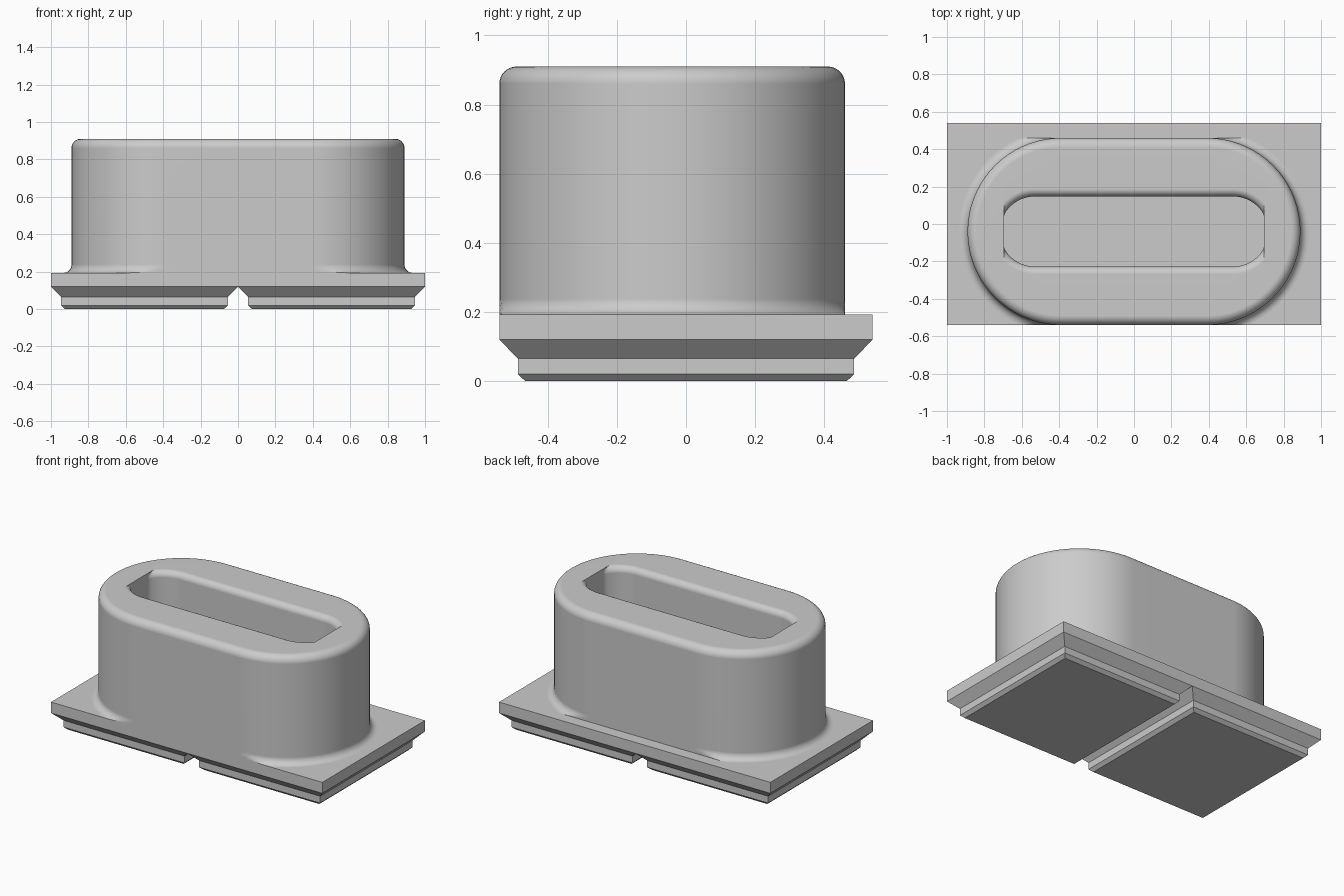
import bpy, bmesh, math

if "Cube" in bpy.data.objects:
    bpy.data.objects.remove(bpy.data.objects["Cube"])

grey = bpy.data.materials.new("light grey")
grey.diffuse_color = (0.6, 0.6, 0.6, 1)
grey.use_nodes = True
grey.node_tree.nodes["Principled BSDF"].inputs["Base Color"].default_value = grey.diffuse_color


def loft(name, rings, cyclic=False):
    """Skin equal-length rings; close as a ring of rings or with end caps."""
    bm = bmesh.new()
    loops = [[bm.verts.new(p) for p in r] for r in rings]
    pairs = list(zip(loops, loops[1:]))
    if cyclic:
        pairs.append((loops[-1], loops[0]))
    else:
        bm.faces.new(loops[0])
        bm.faces.new(loops[-1])
    for a, b in pairs:
        for i in range(len(a)):
            j = (i + 1) % len(a)
            bm.faces.new((a[i], a[j], b[j], b[i]))
    bmesh.ops.recalc_face_normals(bm, faces=bm.faces)
    mesh = bpy.data.meshes.new(name)
    bm.to_mesh(mesh)
    bm.free()
    mesh.materials.append(grey)
    obj = bpy.data.objects.new(name, mesh)
    bpy.context.collection.objects.link(obj)
    return obj


def rect(cx, hx, hy, z):
    return [(cx + sx * hx, sy * hy, z)
            for sx, sy in ((-1, -1), (1, -1), (1, 1), (-1, 1))]


def stadium(cx, r, z, max_x=9.0, max_y=9.0, cy=-0.04, n=36):
    """Slot outline, trimmed flat at max_x and max_y."""
    pts = []
    for side in (1, -1):
        for i in range(n + 1):
            a = math.pi * (i / n - 0.5)
            x = min(cx + r * math.cos(a), max_x)
            y = max(-max_y, min(r * math.sin(a), max_y))
            pts.append((side * x, cy + side * y, z))
    return pts


# Plate
PLATE_TOP, TOP = 0.193, 0.91
loft("base_plate", [rect(0, 1, 0.54, 0.12), rect(0, 1, 0.54, PLATE_TOP)])

# Two stepped feet under the plate
for side, label in ((-1, "left"), (1, "right")):
    loft(label + "_foot", [rect(side * 0.5, 0.5 - d, 0.54 - d, z)
                           for d, z in ((0.075, 0), (0.054, 0.02),
                                        (0.054, 0.065), (0, 0.12))])

# Hollow body: flared foot, wall, rounded rim, pocket lip, pocket wall
STEPS = 8
arc = [math.pi / 2 * i / STEPS for i in range(STEPS + 1)]
rings = []
f = 0.045
for a in arc:
    rings.append(stadium(0.39, 0.5 + f * (1 - math.sin(a)),
                         PLATE_TOP + f * (1 - math.cos(a)), max_y=0.5))
f = 0.05
for a in arc:
    rings.append(stadium(0.39, 0.5 - f * (1 - math.cos(a)),
                         TOP - f * (1 - math.sin(a))))
f = 0.04
for a in arc:
    rings.append(stadium(0.53, 0.1875 + f * (1 - math.sin(a)),
                         TOP - f * (1 - math.cos(a)), max_x=0.695))
rings.append(stadium(0.53, 0.1875, PLATE_TOP, max_x=0.695))
body = loft("hollow_body", rings, cyclic=True)

bpy.context.view_layer.objects.active = body
body.select_set(True)
bpy.ops.object.shade_smooth_by_angle(angle=math.radians(30))
body.modifiers.new("even_normals", 'WEIGHTED_NORMAL').keep_sharp = True
